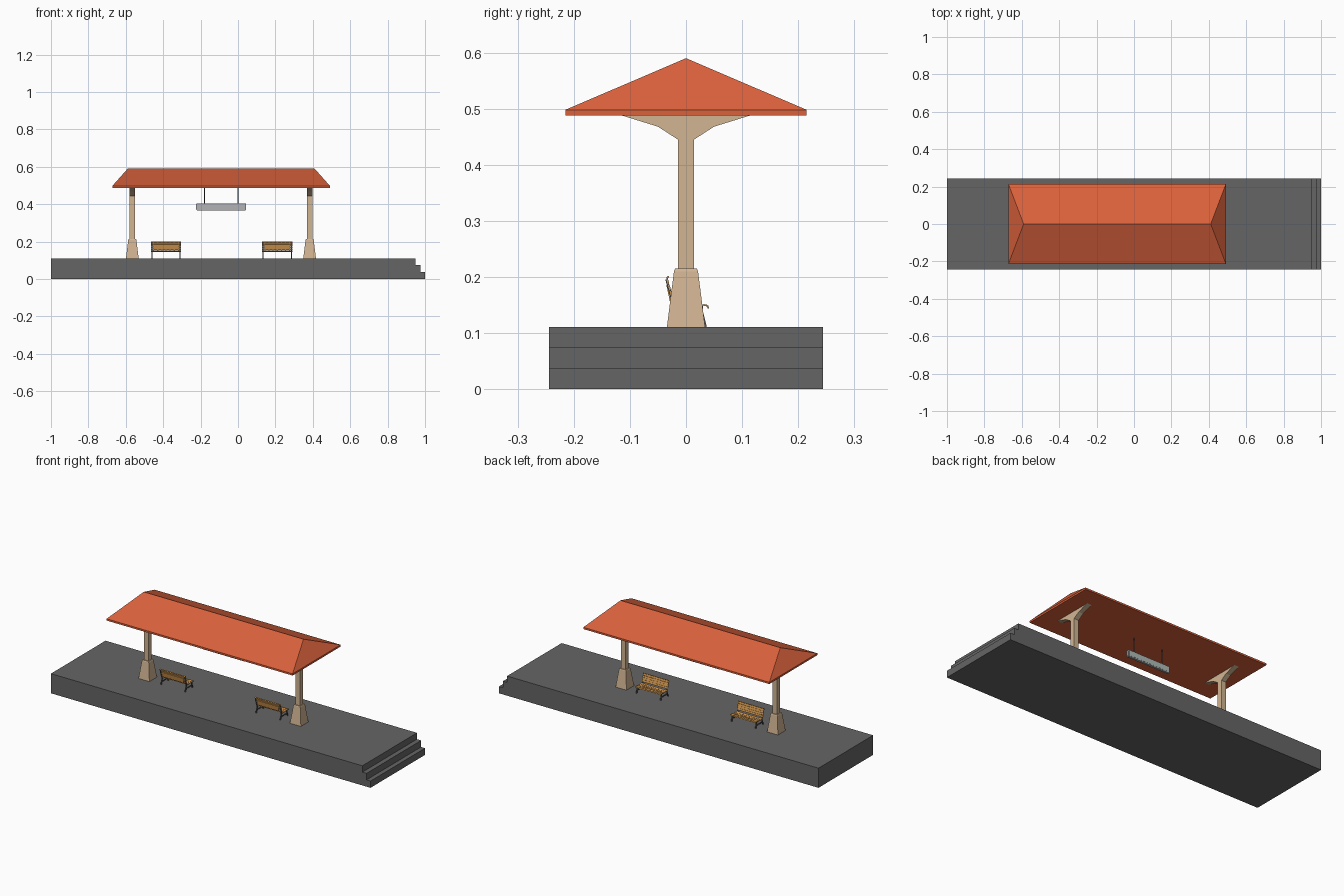
import bpy, bmesh, math
from mathutils import Vector

if "Cube" in bpy.data.objects:
    bpy.data.objects.remove(bpy.data.objects["Cube"])


def mat(name, r, g, b):
    m = bpy.data.materials.new(name)
    m.diffuse_color = (r, g, b, 1)
    m.use_nodes = True
    m.node_tree.nodes["Principled BSDF"].inputs["Base Color"].default_value = m.diffuse_color
    return m


STONE = mat("dark_stone", 0.13, 0.13, 0.13)
ROOF = mat("roof_tile", 0.70, 0.12, 0.045)
TAN = mat("tan_post", 0.64, 0.46, 0.29)
WOOD = mat("bench_wood", 0.64, 0.31, 0.08)
IRON = mat("dark_iron", 0.09, 0.09, 0.09)
SIGN = mat("sign_grey", 0.45, 0.45, 0.47)
PANEL = mat("sign_panel", 0.42, 0.50, 0.47)


def finish(name, bm, m):
    bmesh.ops.recalc_face_normals(bm, faces=bm.faces[:])
    me = bpy.data.meshes.new(name)
    bm.to_mesh(me)
    bm.free()
    me.materials.append(m)
    ob = bpy.data.objects.new(name, me)
    bpy.context.collection.objects.link(ob)
    return ob


def add_prism(bm, pts, axis, a, b):
    """Extrude a 2D profile along x (pts = y,z) or y (pts = x,z)."""
    def place(p, t):
        return (t, p[0], p[1]) if axis == 'x' else (p[0], t, p[1])
    lo = [bm.verts.new(place(p, a)) for p in pts]
    hi = [bm.verts.new(place(p, b)) for p in pts]
    bm.faces.new(lo)
    bm.faces.new(hi)
    n = len(pts)
    for i in range(n):
        j = (i + 1) % n
        bm.faces.new((lo[i], lo[j], hi[j], hi[i]))


def add_rings(bm, rings):
    """Stack rectangular rings given as (cx, half x, half y, z)."""
    loops = [[bm.verts.new((cx + sx * hx, sy * hy, z))
              for sx, sy in ((-1, -1), (1, -1), (1, 1), (-1, 1))]
             for cx, hx, hy, z in rings]
    bm.faces.new(loops[0])
    bm.faces.new(loops[-1])
    for a, b in zip(loops, loops[1:]):
        for i in range(4):
            j = (i + 1) % 4
            bm.faces.new((a[i], a[j], b[j], b[i]))


def add_bar(bm, p, q, thick, x0, x1):
    """Flat bar in the y-z plane from p to q, spanning x0..x1."""
    p, q = Vector(p), Vector(q)
    d = (q - p).normalized()
    n = Vector((-d.y, d.x)) * thick / 2
    add_prism(bm, [p - n, q - n, q + n, p + n], 'x', x0, x1)


# Platform with steps at the right end
bm = bmesh.new()
add_prism(bm, [(-1, 0), (1, 0), (1, 0.038), (0.975, 0.038), (0.975, 0.075),
               (0.949, 0.075), (0.949, 0.111), (-1, 0.111)], 'y', -0.244, 0.244)
finish("platform", bm, STONE)

# Hipped roof with a thin fascia and flat underside
MID = -0.09
bm = bmesh.new()
EAVE_X, EAVE_Y = 0.582, 0.215
c = [[bm.verts.new((MID + sx * EAVE_X, sy * EAVE_Y, z))
      for sx, sy in ((-1, -1), (1, -1), (1, 1), (-1, 1))] for z in (0.488, 0.498)]
ridge = [bm.verts.new((MID + s * 0.5, 0, 0.59)) for s in (-1, 1)]
bm.faces.new(c[0])
for i in range(4):
    j = (i + 1) % 4
    bm.faces.new((c[0][i], c[0][j], c[1][j], c[1][i]))
t = c[1]
for f in ((t[0], t[1], ridge[1], ridge[0]), (t[2], t[3], ridge[0], ridge[1]),
          (t[1], t[2], ridge[1]), (t[3], t[0], ridge[0])):
    bm.faces.new(f)
finish("roof", bm, ROOF)

# Posts: tapered plinth plus shaft with flared bracket head
HALF = [(0.0145, 0.2), (0.0145, 0.445), (0.05, 0.468), (0.118, 0.489)]
HEAD = HALF + [(-y, z) for y, z in reversed(HALF)]
for side, px in (("left", -0.565), ("right", 0.383)):
    bm = bmesh.new()
    add_rings(bm, [(px, 0.034, 0.034, 0.111), (px, 0.0215, 0.0215, 0.21),
                   (px, 0.0195, 0.0195, 0.215)])
    finish(side + "_post_base", bm, TAN)
    bm = bmesh.new()
    add_prism(bm, HEAD, 'x', px - 0.0145, px + 0.0145)
    finish(side + "_post_shaft", bm, TAN)

# Benches, facing +y
SEAT = [(0.040, 0.144), (0.038, 0.149), (0.030, 0.1505), (0.018, 0.148),
        (0.006, 0.146), (-0.006, 0.146), (-0.018, 0.149)]
BACK = [(-0.022, 0.154), (-0.025, 0.165), (-0.028, 0.176), (-0.031, 0.187),
        (-0.034, 0.198), (-0.031, 0.201)]
for side, bx in (("left", -0.385), ("right", 0.210)):
    # long slats
    for part, path in (("seat", SEAT), ("backrest", BACK)):
        bm = bmesh.new()
        for p, q in zip(path, path[1:]):
            p, q = Vector(p), Vector(q)
            add_bar(bm, p.lerp(q, 0.08), p.lerp(q, 0.92), 0.003,
                    bx - 0.081, bx + 0.081)
        # cross ribs behind the slats
        for k in range(-3, 4):
            x = bx + k * 0.022
            for p, q in zip(path, path[1:]):
                add_bar(bm, p, q, 0.002, x - 0.003, x + 0.003)
        finish(f"{side}_bench_{part}", bm, WOOD)
    # iron legs and supports
    bm = bmesh.new()
    for s in (-1, 1):
        a, b = bx + s * 0.0755 - 0.003, bx + s * 0.0755 + 0.003
        for p, q in (((0.035, 0.111), (0.026, 0.148)),
                     ((-0.030, 0.111), (-0.018, 0.148)),
                     ((0.030, 0.146), (-0.020, 0.144)),
                     ((-0.020, 0.144), (-0.035, 0.196)),
                     ((0.031, 0.127), (-0.025, 0.127))):
            add_bar(bm, p, q, 0.004, a, b)
    finish(side + "_bench_frame", bm, IRON)
    # board on the rear of the backrest
    bm = bmesh.new()
    add_bar(bm, (-0.0275, 0.158), (-0.0335, 0.186), 0.003, bx - 0.066, bx + 0.066)
    finish(side + "_bench_back_board", bm, WOOD)

# Hanging sign with chamfered corners and recessed-look panels
bm = bmesh.new()
hw, z0, z1, ch = 0.134, 0.368, 0.405, 0.004
add_prism(bm, [(MID - hw + ch, z0), (MID + hw - ch, z0), (MID + hw, z0 + ch),
               (MID + hw, z1 - ch), (MID + hw - ch, z1), (MID - hw + ch, z1),
               (MID - hw, z1 - ch), (MID - hw, z0 + ch)], 'y', -0.006, 0.006)
finish("sign_board", bm, SIGN)
bm = bmesh.new()
add_prism(bm, [(MID - 0.126, 0.374), (MID + 0.126, 0.374),
               (MID + 0.126, 0.399), (MID - 0.126, 0.399)], 'y', 0.0055, 0.0068)
finish("sign_panel", bm, PANEL)

# Sign hangers
for side, hx in (("left", -0.18), ("right", 0.0)):
    bpy.ops.mesh.primitive_cylinder_add(vertices=8, radius=0.003, depth=0.09,
                                        location=(hx, 0, 0.446))
    ob = bpy.context.object
    ob.name = side + "_sign_hanger"
    ob.data.materials.append(IRON)
